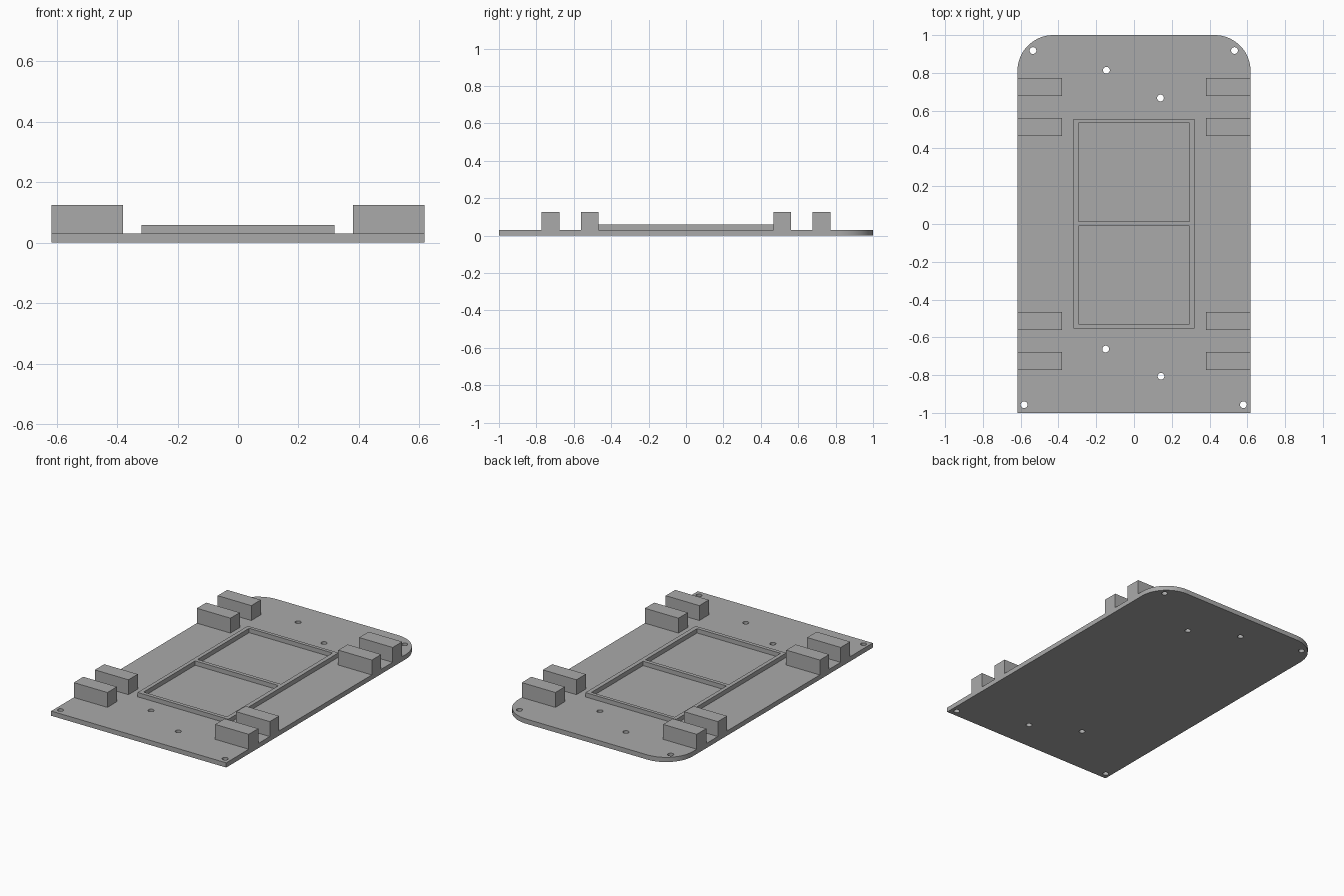
import bpy
import bmesh
from math import sin, cos, pi, radians

if "Cube" in bpy.data.objects:
    bpy.data.objects.remove(bpy.data.objects["Cube"])

# One plain grey for the whole part
GREY = (0.4, 0.4, 0.4, 1)
mat = bpy.data.materials.new("grey plastic")
mat.use_nodes = True
mat.diffuse_color = GREY
mat.node_tree.nodes["Principled BSDF"].inputs["Base Color"].default_value = GREY

W, L = 0.617, 1.0      # half width and half length of the plate
T = 0.03               # plate thickness


def arc(x, y, r, start, end, n):
    return [(x + r * cos(start + (end - start) * i / n),
             y + r * sin(start + (end - start) * i / n)) for i in range(n + 1)]


def rect(x0, x1, y0, y1):
    return [(x0, y0), (x1, y0), (x1, y1), (x0, y1)]


def slab(name, loops, z0, z1):
    """Solid with the first loop as outline and the other loops as holes."""
    curve = bpy.data.curves.new(name, 'CURVE')
    curve.dimensions = '2D'
    curve.fill_mode = 'BOTH'
    curve.extrude = (z1 - z0) / 2
    for loop in loops:
        spline = curve.splines.new('POLY')
        spline.points.add(len(loop) - 1)
        for p, (x, y) in zip(spline.points, loop):
            p.co = (x, y, 0, 1)
        spline.use_cyclic_u = True
    ob = bpy.data.objects.new(name, curve)
    bpy.context.collection.objects.link(ob)
    bpy.ops.object.select_all(action='DESELECT')
    ob.select_set(True)
    bpy.context.view_layer.objects.active = ob
    bpy.ops.object.convert(target='MESH')
    ob = bpy.context.object
    bm = bmesh.new()
    bm.from_mesh(ob.data)
    bmesh.ops.remove_doubles(bm, verts=bm.verts, dist=1e-5)
    bmesh.ops.translate(bm, verts=bm.verts, vec=(0, 0, (z0 + z1) / 2))
    bmesh.ops.recalc_face_normals(bm, faces=bm.faces)
    bm.to_mesh(ob.data)
    bm.free()
    ob.data.materials.clear()
    ob.data.materials.append(mat)
    bpy.ops.object.shade_smooth_by_angle(angle=radians(30))
    return ob


# Base plate: rounded back corners, screw holes
R = 0.19
outline = [(-W, -L), (W, -L)]
outline += arc(W - R, L - R, R, 0, pi / 2, 20)
outline += arc(-W + R, L - R, R, pi / 2, pi, 20)
holes = [(-0.535, 0.918), (0.532, 0.918), (-0.146, 0.814), (0.14, 0.667),
         (-0.15, -0.662), (0.143, -0.806), (-0.582, -0.957), (0.579, -0.957)]
slab("base_plate",
     [outline] + [arc(x, y, 0.018, 0, 2 * pi * 23 / 24, 23) for x, y in holes], 0, T)

# Raised tray rim with two pockets
slab("tray_rim", [rect(-0.32, 0.32, -0.554, 0.556),
                  rect(-0.295, 0.293, 0.014, 0.534),
                  rect(-0.295, 0.293, -0.53, -0.01)], T, 0.058)

# Paired mounting blocks along both long edges
for side, sx in (("left", 1), ("right", -1)):
    for end, sy in (("back", 1), ("front", -1)):
        for place, y0, y1 in (("outer", 0.677, 0.773), ("inner", 0.467, 0.561)):
            xs = sorted((sx * 0.38, sx * W))
            ys = sorted((sy * y0, sy * y1))
            slab(f"{end}_{side}_{place}_block", [rect(*xs, *ys)], T, 0.125)
